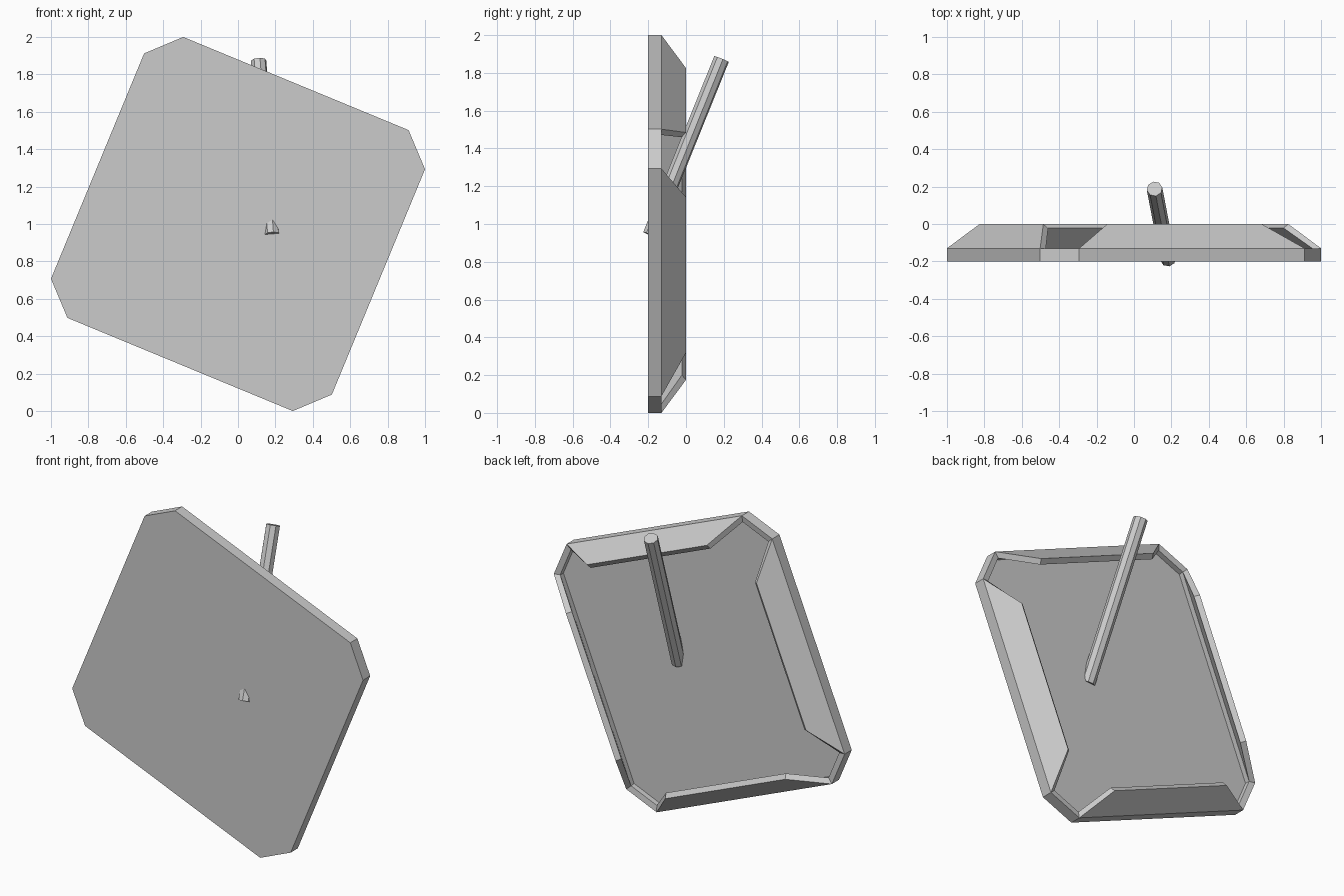
import bpy, bmesh
from mathutils import Vector

if "Cube" in bpy.data.objects:
    bpy.data.objects.remove(bpy.data.objects["Cube"])

FRONT, RIM, BACK = -0.20, -0.13, 0.0
CENTRE_Z = 1.0

# Tray outline: one clipped corner turned four times (counter-clockwise from the front)
outline = []
corner = [Vector((-0.293, 1.0)), Vector((-0.502, 0.912))]
for _ in range(4):
    outline += corner
    corner = [Vector((-p.y, p.x)) for p in corner]

bm = bmesh.new()


def vert(p, y):
    return bm.verts.new((p.x, y, p.y + CENTRE_Z))


# Front plate and low side walls
base = [vert(p, FRONT) for p in outline]
rim = [vert(p, RIM) for p in outline]
bm.faces.new(base)
for i in range(8):
    j = (i + 1) % 8
    bm.faces.new((base[j], base[i], rim[i], rim[j]))
    # Sloping flap along each long side
    if i % 2:
        d = (outline[j] - outline[i]).normalized()
        inward = Vector((-d.y, d.x)) * 0.104
        a = vert(outline[i] + d * 0.206 + inward, BACK)
        b = vert(outline[j] - d * 0.206 + inward, BACK)
        bm.faces.new((rim[j], rim[i], a, b))

mesh = bpy.data.meshes.new("tray")
bm.to_mesh(mesh)
bm.free()
tray = bpy.data.objects.new("tray", mesh)
bpy.context.collection.objects.link(tray)
shell = tray.modifiers.new("thickness", 'SOLIDIFY')
shell.thickness = 0.035
shell.offset = -1
shell.use_even_offset = True

# Slanted rod piercing the plate
low, high = Vector((0.182, -0.188, 0.942)), Vector((0.11, 0.188, 1.873))
axis = high - low
bpy.ops.mesh.primitive_cylinder_add(vertices=8, radius=0.042, depth=axis.length,
                                    location=(low + high) / 2)
rod = bpy.context.object
rod.name = "rod"
rod.rotation_euler = axis.to_track_quat('Z', 'Y').to_euler()
